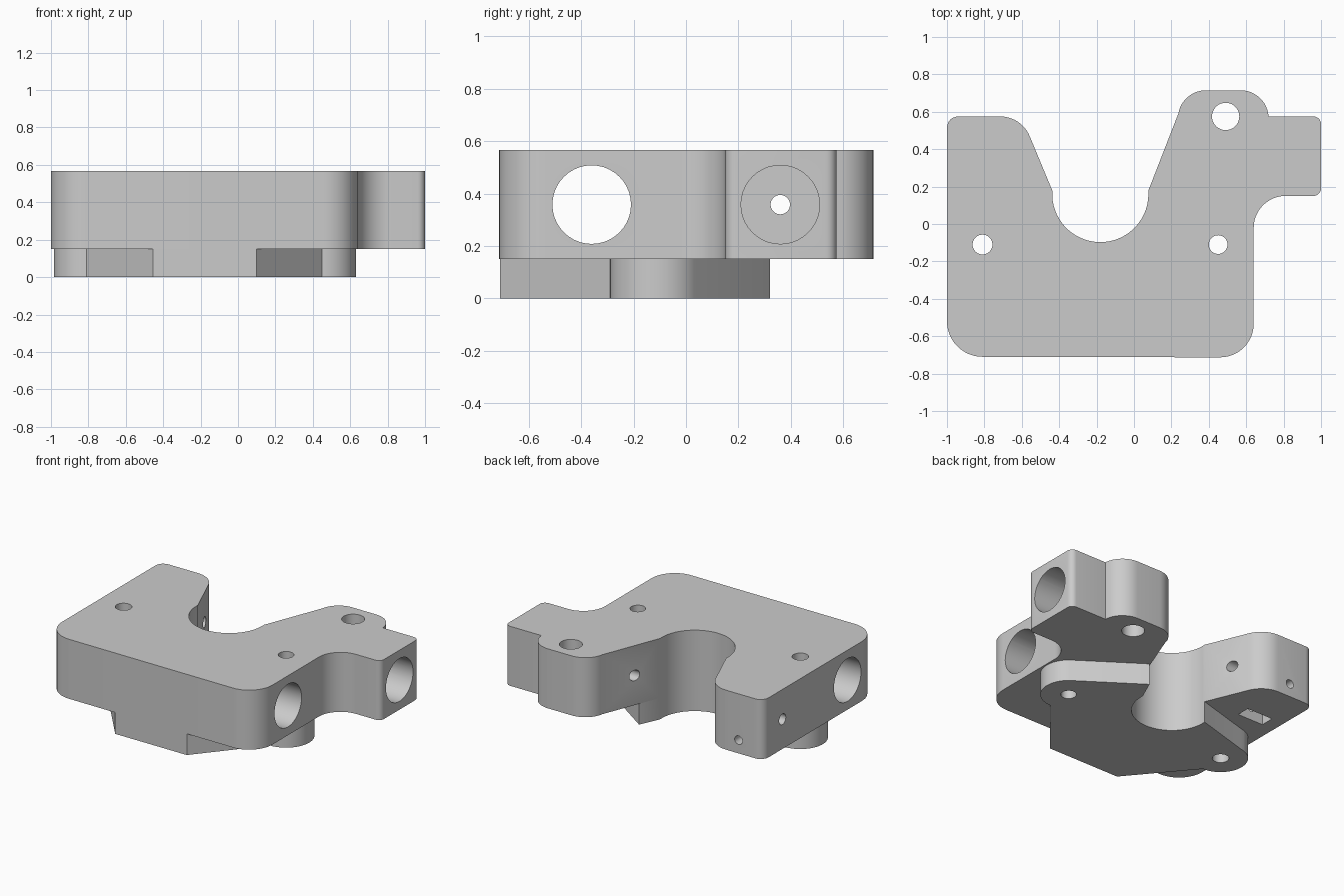
import bpy, bmesh, math
from mathutils import Matrix

if "Cube" in bpy.data.objects:
    bpy.data.objects.remove(bpy.data.objects["Cube"])

H, STEP = 0.567, 0.15          # total height, underside of the block

grey = bpy.data.materials.new("plain_grey")
grey.diffuse_color = (0.6, 0.6, 0.6, 1)
grey.use_nodes = True
grey.node_tree.nodes["Principled BSDF"].inputs["Base Color"].default_value = grey.diffuse_color


def arc(cx, cy, r, a0, a1, n=12):
    """Points along a circular arc, angles in degrees."""
    return [(cx + r * math.cos(math.radians(a0 + (a1 - a0) * i / n)),
             cy + r * math.sin(math.radians(a0 + (a1 - a0) * i / n))) for i in range(n + 1)]


def finish(name, bm):
    bmesh.ops.recalc_face_normals(bm, faces=bm.faces)
    me = bpy.data.meshes.new(name)
    bm.to_mesh(me)
    bm.free()
    me.materials.append(grey)
    ob = bpy.data.objects.new(name, me)
    bpy.context.collection.objects.link(ob)
    return ob


def prism(name, pts, z0, z1):
    bm = bmesh.new()
    face = bm.faces.new([bm.verts.new((x, y, z0)) for x, y in pts])
    top = bmesh.ops.extrude_face_region(bm, geom=[face])["geom"]
    bmesh.ops.translate(bm, vec=(0, 0, z1 - z0),
                        verts=[v for v in top if isinstance(v, bmesh.types.BMVert)])
    return finish(name, bm)


def rod(name, axis, center, r, length):
    """Cylinder along the given axis, used as a drill."""
    turn = {"X": Matrix.Rotation(math.pi / 2, 4, "Y"),
            "Y": Matrix.Rotation(math.pi / 2, 4, "X"), "Z": Matrix()}[axis]
    bm = bmesh.new()
    bmesh.ops.create_cone(bm, cap_ends=True, segments=40, radius1=r, radius2=r,
                          depth=length, matrix=Matrix.Translation(center) @ turn)
    return finish(name, bm)


def combine(body, other, operation):
    mod = body.modifiers.new(operation.lower(), "BOOLEAN")
    mod.operation, mod.solver, mod.object = operation, "EXACT", other
    bpy.context.view_layer.objects.active = body
    bpy.ops.object.modifier_apply(modifier=mod.name)
    bpy.data.objects.remove(other, do_unlink=True)


# Round notch shared by the block and the lower pad
notch = arc(-0.18, 0.16, 0.257, 176, 364, 32)

# Main block outline, clockwise around the notch then back along the right
outline = (arc(-0.94, 0.515, 0.06, 180, 90, 6)
           + arc(-0.715, 0.405, 0.17, 90, 22)
           + notch
           + arc(0.385, 0.565, 0.15, 170, 90)
           + arc(0.57, 0.565, 0.15, 90, 4)
           + [(0.72, 0.575)]
           + arc(0.96, 0.535, 0.04, 90, 0, 5)
           + arc(0.96, 0.19, 0.04, 0, -90, 5)
           + arc(0.81, -0.02, 0.17, 90, 180)
           + arc(0.46, -0.533, 0.18, 0, -90)
           + arc(-0.81, -0.52, 0.19, 270, 180))
block = prism("bracket_body", outline, STEP, H)

# Lower pad with two round bosses and chamfered front
pad_outline = (arc(-0.81, -0.11, 0.175, 270, 98, 20)
               + notch
               + [(0.14, 0.32)]
               + arc(0.45, -0.11, 0.18, 52, -90, 20)
               + [(0.10, -0.71), (-0.455, -0.71)])
combine(block, prism("lower_pad", pad_outline, 0, STEP), "UNION")

# Vertical bolt holes
for x, y, r in ((-0.81, -0.11, 0.053), (0.45, -0.11, 0.05), (0.49, 0.575, 0.073)):
    combine(block, rod("bolt_hole", "Z", (x, y, 0.3), r, 1.2), "DIFFERENCE")

# Sideways bores: full-length bore, blind bore and its thin through hole
combine(block, rod("long_bore", "X", (0, -0.36, 0.358), 0.15, 2.4), "DIFFERENCE")
combine(block, rod("blind_bore", "X", (0.75, 0.36, 0.358), 0.15, 0.8), "DIFFERENCE")
combine(block, rod("thin_hole", "X", (0, 0.36, 0.358), 0.037, 2.4), "DIFFERENCE")

# Clamp screw hole from the back and its nut pocket underneath
combine(block, rod("screw_hole", "Y", (-0.81, 0.27, 0.243), 0.03, 0.76), "DIFFERENCE")
pocket = [(-0.905, 0.19), (-0.705, 0.19), (-0.705, 0.285), (-0.905, 0.285)]
combine(block, prism("nut_pocket", pocket, 0.1, 0.32), "DIFFERENCE")

# Smooth curved walls, keep hard edges
block.select_set(True)
bpy.context.view_layer.objects.active = block
bpy.ops.object.shade_smooth_by_angle(angle=math.radians(30))
